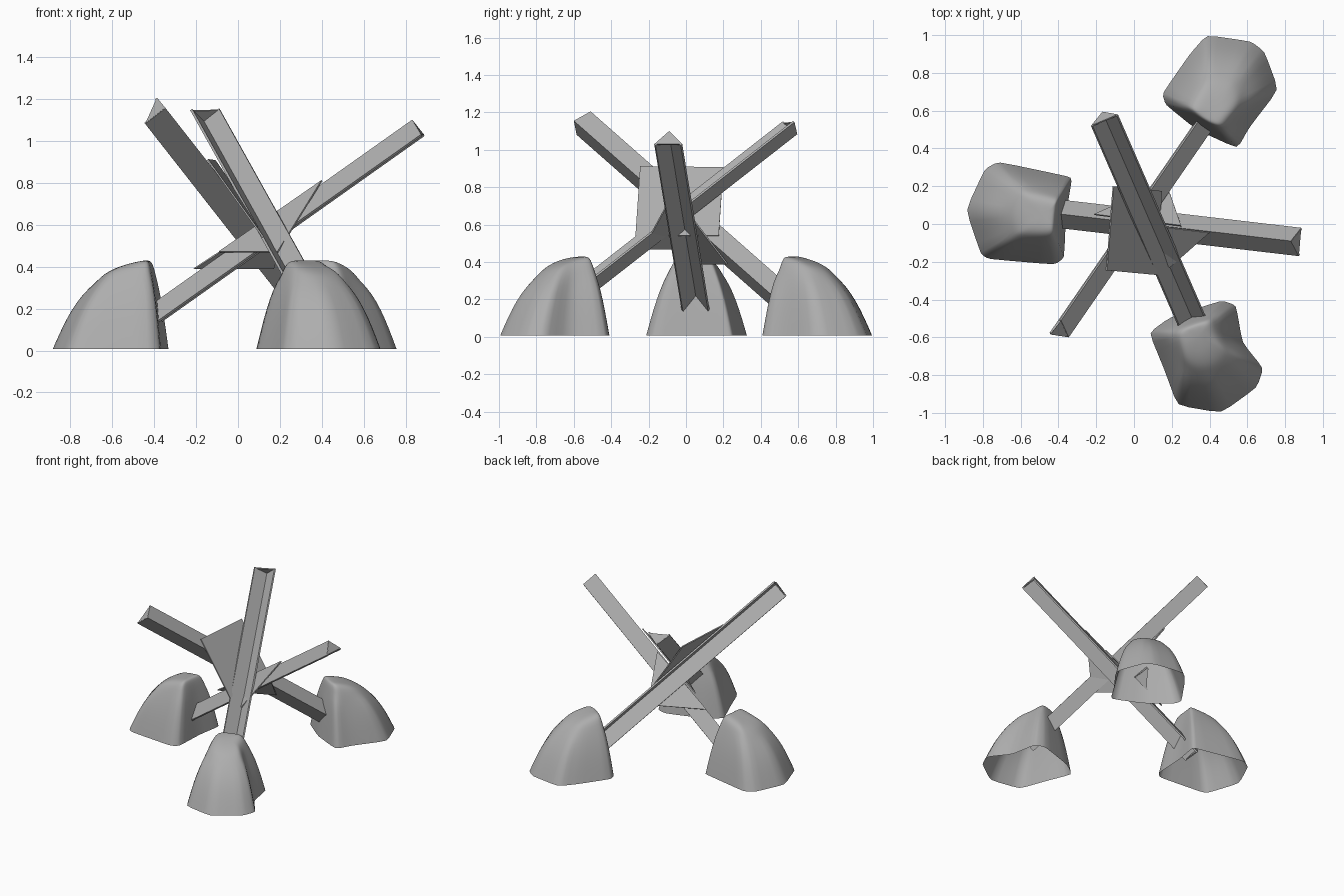
import bpy, bmesh
from mathutils import Vector as V

if "Cube" in bpy.data.objects:
    bpy.data.objects.remove(bpy.data.objects["Cube"])

grey = bpy.data.materials.new("dark_grey")
grey.diffuse_color = (0.42, 0.42, 0.42, 1)
grey.use_nodes = True
grey.node_tree.nodes["Principled BSDF"].inputs["Base Color"].default_value = grey.diffuse_color


def make(name, verts, faces):
    bm = bmesh.new()
    vs = [bm.verts.new(v) for v in verts]
    for f in faces:
        bm.faces.new([vs[i] for i in f])
    bmesh.ops.recalc_face_normals(bm, faces=bm.faces)
    me = bpy.data.meshes.new(name)
    bm.to_mesh(me)
    bm.free()
    me.materials.append(grey)
    ob = bpy.data.objects.new(name, me)
    bpy.context.collection.objects.link(ob)
    return ob


def prism(name, ring, sweep):
    """Extrude a closed ring of points along a vector."""
    n = len(ring)
    verts = list(ring) + [p + sweep for p in ring]
    faces = [tuple(range(n)), tuple(range(n, 2 * n))]
    faces += [(i, (i + 1) % n, n + (i + 1) % n, n + i) for i in range(n)]
    return make(name, verts, faces)


def angle_beam(name, tip_a, ridge, tip_b, direction, length=1.66, t=0.012):
    """L-section beam from its upper end, closed by a triangular plate at both ends."""
    a, r, b = V(tip_a), V(ridge), V(tip_b)
    d = V(direction).normalized()
    ea, eb = (a - r).normalized(), (b - r).normalized()
    prism(name, [a, r, b, b + t * ea, r + t * (ea + eb), a + t * eb], d * length)
    inner = [r + 0.004 * (ea + eb), a + 0.002 * (eb - ea), b + 0.002 * (ea - eb)]
    for end, off in (("upper", -0.001), ("lower", length - 0.007)):
        prism(name + "_" + end + "_cap", [p + d * off for p in inner], d * 0.008)


# Three crossed angle-iron beams
angle_beam("beam_right", (0.872, -0.17, 1.03), (0.83, -0.09, 1.10),
           (0.885, -0.02, 1.03), (-1, 0.117, -0.708))
angle_beam("beam_back", (-0.228, 0.52, 1.145), (-0.167, 0.595, 1.083),
           (-0.085, 0.58, 1.148), (1, -2.30, -1.795))
angle_beam("beam_front", (-0.442, -0.585, 1.08), (-0.345, -0.60, 1.155),
           (-0.386, -0.51, 1.205), (0.69, 1, -0.88))

# Gusset plates joining each pair of beams
plates = {
    "gusset_left": [(-.11, .20, .905), (-.145, -.245, .91), (.12, -.27, .54), (.145, .175, .54)],
    "gusset_right": [(.40, -.045, .81), (-.09, .015, .47), (.19, -.23, .47)],
    "gusset_bottom": [(.25, -.01, .69), (.17, .22, .39), (-.21, .05, .39)],
}
for name, pts in plates.items():
    q = [V(p) for p in pts]
    nrm = (q[1] - q[0]).cross(q[2] - q[0]).normalized()
    prism(name, [p - nrm * 0.004 for p in q], nrm * 0.008)


# Lumpy concrete feet, open underneath
def foot(name, outline, centre, outward):
    out = V(outward).normalized()
    c = V(centre)
    top = c - 0.14 * out
    rings = [(1.0, 0.008, 0), (0.80, 0.20, 0), (0.53, 0.375, 0.18),
             (0.40, 0.425, 0.30), (0.22, 0.432, 0.27)]
    n = len(outline)
    verts = []
    for s, z, tilt in rings:  # upper rings shrink and lean inward
        for p in outline:
            q = top + (V(p) - top) * s
            verts.append((q.x, q.y, z - tilt * max(0, (q - top).dot(out))))
    faces = [(k * n + i, k * n + (i + 1) % n, (k + 1) * n + (i + 1) % n, (k + 1) * n + i)
             for k in range(len(rings) - 1) for i in range(n)]
    faces.append(tuple(range((len(rings) - 1) * n, len(rings) * n)))
    ob = make(name, verts, faces)
    # keep the rim crisp and the corners only softly rounded
    crease = ob.data.attributes.new("crease_edge", "FLOAT", "EDGE")
    for e in ob.data.edges:
        lo, hi = sorted(v // n for v in e.vertices)
        crease.data[e.index].value = 1.0 if hi == 0 else 0.45 if lo < 2 and lo != hi else 0.0
    sub = ob.modifiers.new("round", "SUBSURF")
    sub.levels = sub.render_levels = 2
    for p in ob.data.polygons:
        p.use_smooth = True


foot("foot_left", [(-.89, .075), (-.79, .29), (-.72, .33), (-.34, .25), (-.33, .23), (-.36, .05),
                   (-.37, -.18), (-.42, -.215), (-.77, -.185), (-.81, -.16)], (-.6, .05), (-1, 0))
foot("foot_front", [(.08, -.575), (.19, -.495), (.463, -.405), (.54, -.43), (.574, -.627),
                    (.685, -.765), (.65, -.865), (.463, -1), (.23, -.96), (.16, -.77)],
     (.39, -.7), (.5, -.87))
foot("foot_back", [(.15, .69), (.294, .897), (.384, 1), (.62, .966), (.69, .913), (.765, .712),
                   (.61, .51), (.548, .40), (.33, .50), (.167, .632)], (.47, .7), (.5, .87))
